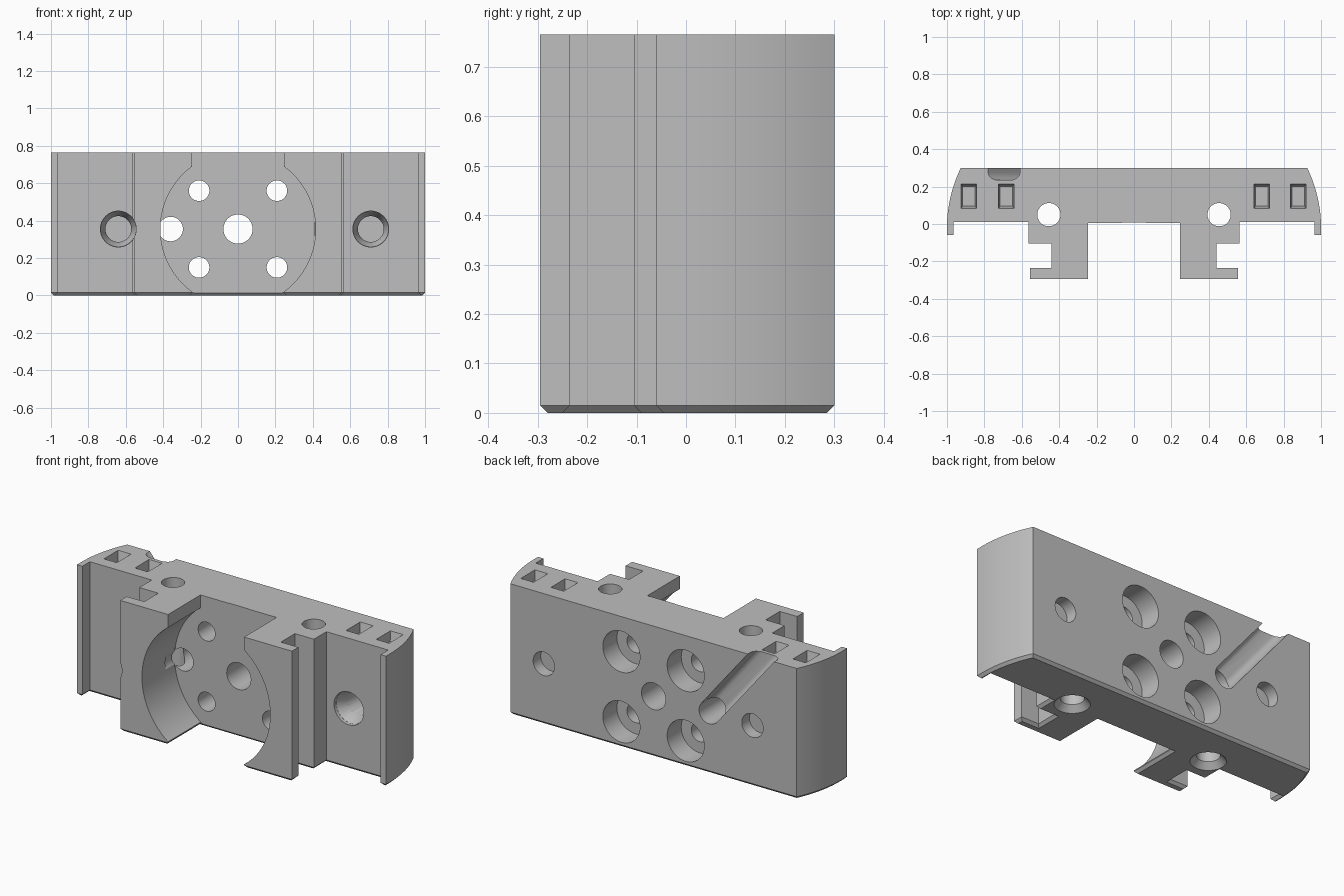
import bpy
import bmesh
from math import atan2, cos, pi, sin, sqrt
from mathutils import Matrix, Vector

cube = bpy.data.objects.get("Cube")
if cube:
    bpy.data.objects.remove(cube, do_unlink=True)

HEIGHT, MID, BACK, FLOOR = 0.765, 0.355, 0.3, 0.005

grey = bpy.data.materials.new("plain_grey")
grey.use_nodes = True
grey.diffuse_color = (0.52, 0.52, 0.52, 1)
grey.node_tree.nodes["Principled BSDF"].inputs["Base Color"].default_value = grey.diffuse_color


def make_object(name, bm):
    bmesh.ops.recalc_face_normals(bm, faces=bm.faces)
    mesh = bpy.data.meshes.new(name)
    bm.to_mesh(mesh)
    bm.free()
    obj = bpy.data.objects.new(name, mesh)
    bpy.context.collection.objects.link(obj)
    mesh.materials.append(grey)
    return obj


# Rail-shaped body: half outline mirrored, extruded upward, bottom rim chamfered
half = [(0.246, FLOOR), (0.246, -0.295), (0.555, -0.295), (0.555, -0.235),
        (0.442, -0.235), (0.442, -0.105), (0.565, -0.105), (0.565, 0.01),
        (0.965, 0.01), (0.965, -0.06), (1.0, -0.06)]
arc_end = atan2(0.32, sqrt(0.73 ** 2 - 0.32 ** 2))
half += [(0.27 + 0.73 * cos(arc_end * i / 12), -0.02 + 0.73 * sin(arc_end * i / 12))
         for i in range(13)]
outline = half + [(-x, y) for x, y in reversed(half)]

bm = bmesh.new()
base = bm.faces.new([bm.verts.new((x, y, 0)) for x, y in outline])
extruded = bmesh.ops.extrude_face_region(bm, geom=[base], use_keep_orig=True)
for v in [g for g in extruded["geom"] if isinstance(g, bmesh.types.BMVert)]:
    v.co.z = HEIGHT
bmesh.ops.recalc_face_normals(bm, faces=bm.faces)
rim = [e for e in bm.edges if all(v.co.z < 0.001 for v in e.verts)]
bmesh.ops.bevel(bm, geom=rim, offset=0.015, segments=1, affect='EDGES')
body = make_object("mounting_block", bm)
bpy.context.view_layer.objects.active = body
body.select_set(True)


def cut(bm):
    cutter = make_object("cutter", bm)
    cutter.hide_render = True
    mod = body.modifiers.new("cut", 'BOOLEAN')
    mod.operation = 'DIFFERENCE'
    mod.solver = 'EXACT'
    mod.object = cutter
    bpy.context.view_layer.update()
    bpy.ops.object.modifier_apply(modifier=mod.name)
    bpy.data.objects.remove(cutter, do_unlink=True)


def drill(axis, a, b, start, end, r1, r2=None, segments=48):
    """Round cutter along y (a, b = x, z) or along z (a, b = x, y)."""
    bm = bmesh.new()
    middle = (start + end) / 2
    if axis == 'Y':
        place = Matrix.Translation((a, middle, b)) @ Matrix.Rotation(-pi / 2, 4, 'X')
    else:
        place = Matrix.Translation((a, b, middle))
    bmesh.ops.create_cone(bm, cap_ends=True, segments=segments, radius1=r1,
                          radius2=r1 if r2 is None else r2,
                          depth=end - start, matrix=place)
    cut(bm)


# Round recess in the front between the arms
drill('Y', 0, MID, -0.4, FLOOR + 0.002, 0.415, segments=96)

# Centre hole and four counterbored holes
drill('Y', 0, MID, -0.1, 0.4, 0.078)
for x in (-0.208, 0.208):
    for z in (0.15, 0.56):
        drill('Y', x, z, -0.1, 0.4, 0.055)
        drill('Y', x, z, 0.17, 0.4, 0.12)

# Side holes, countersunk in front and widened at the back
for x in (-0.64, 0.71):
    drill('Y', x, MID, -0.1, 0.4, 0.069)
    drill('Y', x, MID, -0.35, 0.03, 0.096)
    drill('Y', x, MID, 0.028, 0.09, 0.096, 0.068)
    drill('Y', x, MID, 0.23, 0.4, 0.084)

# Upright holes with a countersink underneath
for x in (-0.455, 0.455):
    drill('Z', x, 0.05, -0.1, 0.9, 0.062)
    drill('Z', x, 0.05, -0.01, 0.035, 0.103, 0.061)

# Tapered rectangular pockets in the top
for x in (-0.883, -0.683, 0.683, 0.878):
    bm = bmesh.new()
    bmesh.ops.create_cone(bm, cap_ends=True, segments=4, radius1=0.75 * sqrt(0.5),
                          radius2=sqrt(0.5), depth=0.07,
                          matrix=Matrix.Rotation(pi / 4, 4, 'Z'))
    bmesh.ops.scale(bm, vec=(0.088, 0.138, 1), verts=bm.verts)
    bmesh.ops.translate(bm, vec=(x, 0.148, HEIGHT - 0.02), verts=bm.verts)
    cut(bm)

# Slanted cable groove across the back, ending in a through hole
start, end = Vector((-0.36, 0, MID)), Vector((-0.695, 0, HEIGHT))
run = end - start
length = run.length + 0.12
bm = bmesh.new()
bmesh.ops.create_cube(bm, size=1)
bmesh.ops.scale(bm, vec=(0.132, 0.2, length), verts=bm.verts)
deep = [e for e in bm.edges
        if all(v.co.y < 0 for v in e.verts) and abs(e.verts[0].co.z - e.verts[1].co.z) > 0.1]
bmesh.ops.bevel(bm, geom=deep, offset=0.04, segments=6, profile=0.5, affect='EDGES')
tilt = Matrix.Rotation(atan2(run.x, run.z), 4, 'Y')
centre = start + run.normalized() * length / 2
bm.transform(Matrix.Translation((centre.x, 0.335, centre.z)) @ tilt)
cut(bm)
drill('Y', start.x, start.z, -0.08, 0.4, 0.0655)

bpy.ops.object.shade_smooth_by_angle(angle=pi / 7)
